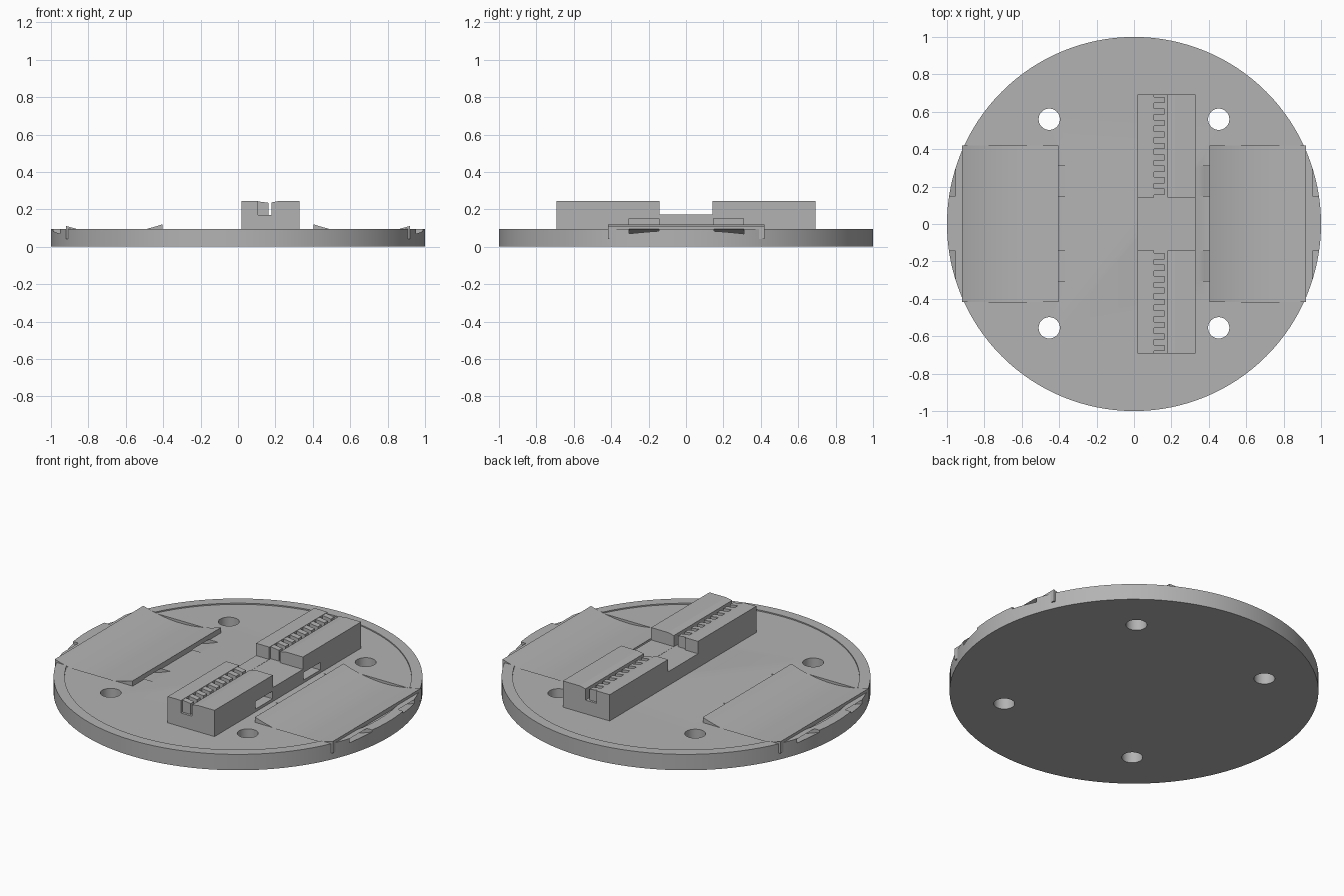
import bpy, bmesh
from mathutils import Matrix

if "Cube" in bpy.data.objects:
    bpy.data.objects.remove(bpy.data.objects["Cube"], do_unlink=True)

grey = bpy.data.materials.new("plain grey")
grey.use_nodes = True
colour = (0.45, 0.45, 0.45, 1)
grey.diffuse_color = colour
grey.node_tree.nodes["Principled BSDF"].inputs["Base Color"].default_value = colour


def finish(name, bm):
    bmesh.ops.recalc_face_normals(bm, faces=bm.faces)
    mesh = bpy.data.meshes.new(name)
    bm.to_mesh(mesh)
    bm.free()
    mesh.materials.append(grey)
    obj = bpy.data.objects.new(name, mesh)
    bpy.context.scene.collection.objects.link(obj)
    return obj


def prism(name, profile, y0, y1):
    """Extrude an (x, z) outline along y."""
    bm = bmesh.new()
    face = bm.faces.new([bm.verts.new((x, y0, z)) for x, z in profile])
    moved = bmesh.ops.extrude_face_region(bm, geom=[face])["geom"]
    verts = [v for v in moved if isinstance(v, bmesh.types.BMVert)]
    bmesh.ops.translate(bm, verts=verts, vec=(0, y1 - y0, 0))
    return finish(name, bm)


def box(name, x0, x1, y0, y1, z0, z1):
    return prism(name, [(x0, z0), (x1, z0), (x1, z1), (x0, z1)], y0, y1)


def disc(name, x, y, radius, z0, z1, sides):
    bm = bmesh.new()
    bmesh.ops.create_cone(bm, cap_ends=True, segments=sides, radius1=radius,
                          radius2=radius, depth=z1 - z0,
                          matrix=Matrix.Translation((x, y, (z0 + z1) / 2)))
    return finish(name, bm)


def combine(target, tool, operation="DIFFERENCE"):
    tool.hide_render = True
    mod = target.modifiers.new("combine", "BOOLEAN")
    mod.operation = operation
    mod.solver = "EXACT"
    mod.object = tool
    bpy.context.view_layer.objects.active = target
    bpy.ops.object.modifier_apply(modifier=mod.name)
    bpy.data.objects.remove(tool, do_unlink=True)


def curve(side, low, reach, steps=24):
    """Shallow upward-curving line centred under a cradle."""
    offsets = [reach * (2 * i / steps - 1) for i in range(steps + 1)]
    return [(side * (0.675 + d), low + 0.64 * d * d) for d in offsets]


# Round base plate with a shallow lip and four screw holes
TOP, FLOOR = 0.095, 0.088
base = disc("base_plate", 0, 0, 1, 0, TOP, 128)
combine(base, disc("recess", 0, 0, 0.94, FLOOR, 0.2, 128))
for x in (-0.453, 0.453):
    for y in (-0.555, 0.56):
        combine(base, disc("hole", x, y, 0.057, -0.1, 0.2, 32))

# Two curved cradles with strap channels passing beneath them
for side in (-1, 1):
    x0, x1 = sorted((side * 0.405, side * 0.92))
    combine(base, box("pad", x0, x1, -0.417, 0.42, 0.04, 0.14), "UNION")
    scoop = curve(side, 0.073, 0.29)
    scoop += [(scoop[-1][0], 0.3), (scoop[0][0], 0.3)]
    combine(base, prism("scoop", scoop, -0.417, 0.42))
    channel = curve(side, 0.02, 0.36) + curve(side, 0.045, 0.36)[::-1]
    for y0, y1 in ((-0.305, -0.145), (0.15, 0.31)):
        combine(base, prism("channel", channel, y0, y1))

# Belt clamp block, slotted along its length and lowered in the middle
END, GAP = 0.693, 0.142
outline = [(0.02, 0.07), (0.33, 0.07), (0.33, 0.245), (0.22, 0.245),
           (0.18, 0.237), (0.18, 0.17), (0.107, 0.17), (0.107, 0.244),
           (0.09, 0.245), (0.02, 0.245)]
block = prism("clamp_block", outline, -END, END)
combine(block, box("middle", -0.1, 0.5, -GAP, GAP, 0.171, 0.4))
for y0, y1 in ((-0.305, -0.145), (0.147, 0.307)):
    combine(block, box("pocket", 0.25, 0.4, y0, y1, 0.105, 0.15))

# Rack teeth along the slot
COUNT = 9
pitch = (END - GAP) / COUNT
tooth = [(0.1, 0.16), (0.162, 0.16), (0.162, 0.235), (0.1, 0.243)]
for side in (-1, 1):
    for i in range(COUNT):
        y = GAP + pitch * (i + 0.5)
        ends = sorted((side * (y - pitch * 0.27), side * (y + pitch * 0.27)))
        prism("rack_tooth", tooth, *ends)

# Smooth the curved walls, keep crisp edges
bpy.ops.object.select_all(action="DESELECT")
base.select_set(True)
bpy.context.view_layer.objects.active = base
bpy.ops.object.shade_smooth_by_angle(angle=0.4)
